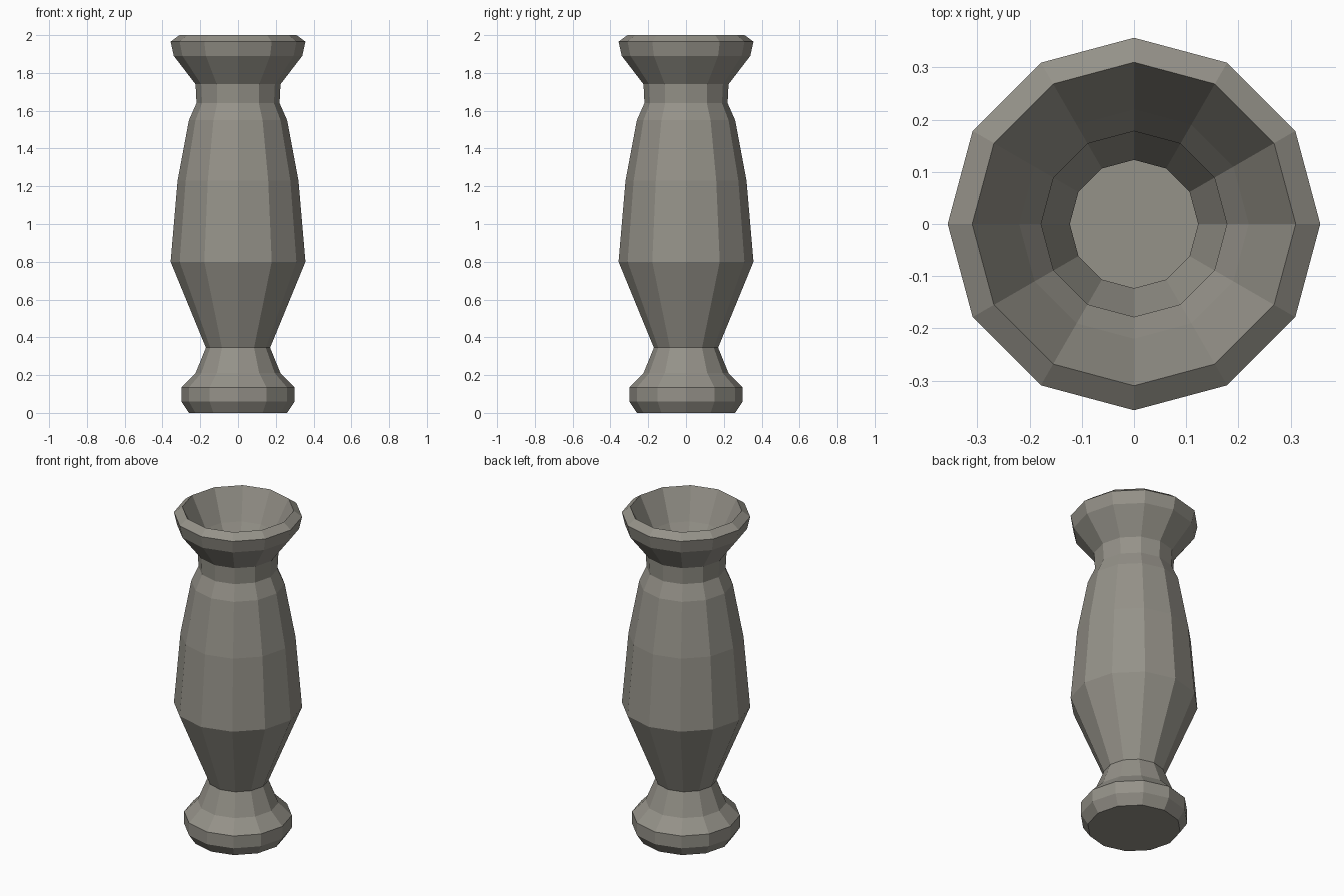
import bpy
import bmesh
from math import cos, sin, tau

cube = bpy.data.objects.get("Cube")
if cube:
    bpy.data.objects.remove(cube, do_unlink=True)

SIDES = 12

stone = bpy.data.materials.new("warm_grey_clay")
stone.use_nodes = True
colour = (0.30, 0.287, 0.25, 1)
stone.diffuse_color = colour
bsdf = stone.node_tree.nodes["Principled BSDF"]
bsdf.inputs["Base Color"].default_value = colour
bsdf.inputs["Roughness"].default_value = 0.9

# Radius and height, up the outside then down the hollow inside
outside = [(0.26, 0), (0.30, 0.06), (0.30, 0.135), (0.225, 0.21), (0.17, 0.345),
           (0.357, 0.80), (0.32, 1.23), (0.26, 1.55), (0.22, 1.64), (0.225, 1.74),
           (0.34, 1.89), (0.357, 1.965), (0.31, 2.0)]
inside = [(0.22, 1.82), (0.178, 1.75), (0.178, 1.63), (0.22, 1.53), (0.28, 1.22),
          (0.31, 0.81), (0.123, 0.35), (0.18, 0.19), (0.25, 0.12), (0.24, 0.05)]


def lathe(name, profile):
    """Spin a profile into a faceted closed vessel."""
    bm = bmesh.new()
    rings = [[bm.verts.new((r * cos(tau * i / SIDES), r * sin(tau * i / SIDES), z))
              for i in range(SIDES)] for r, z in profile]
    for low, high in zip(rings, rings[1:]):
        for i in range(SIDES):
            j = (i + 1) % SIDES
            bm.faces.new((low[i], low[j], high[j], high[i]))
    bm.faces.new(rings[0][::-1])   # underside
    bm.faces.new(rings[-1])        # inner floor
    mesh = bpy.data.meshes.new(name)
    bm.to_mesh(mesh)
    bm.free()
    mesh.materials.append(stone)
    obj = bpy.data.objects.new(name, mesh)
    bpy.context.collection.objects.link(obj)
    return obj


lathe("vase", outside + inside)
